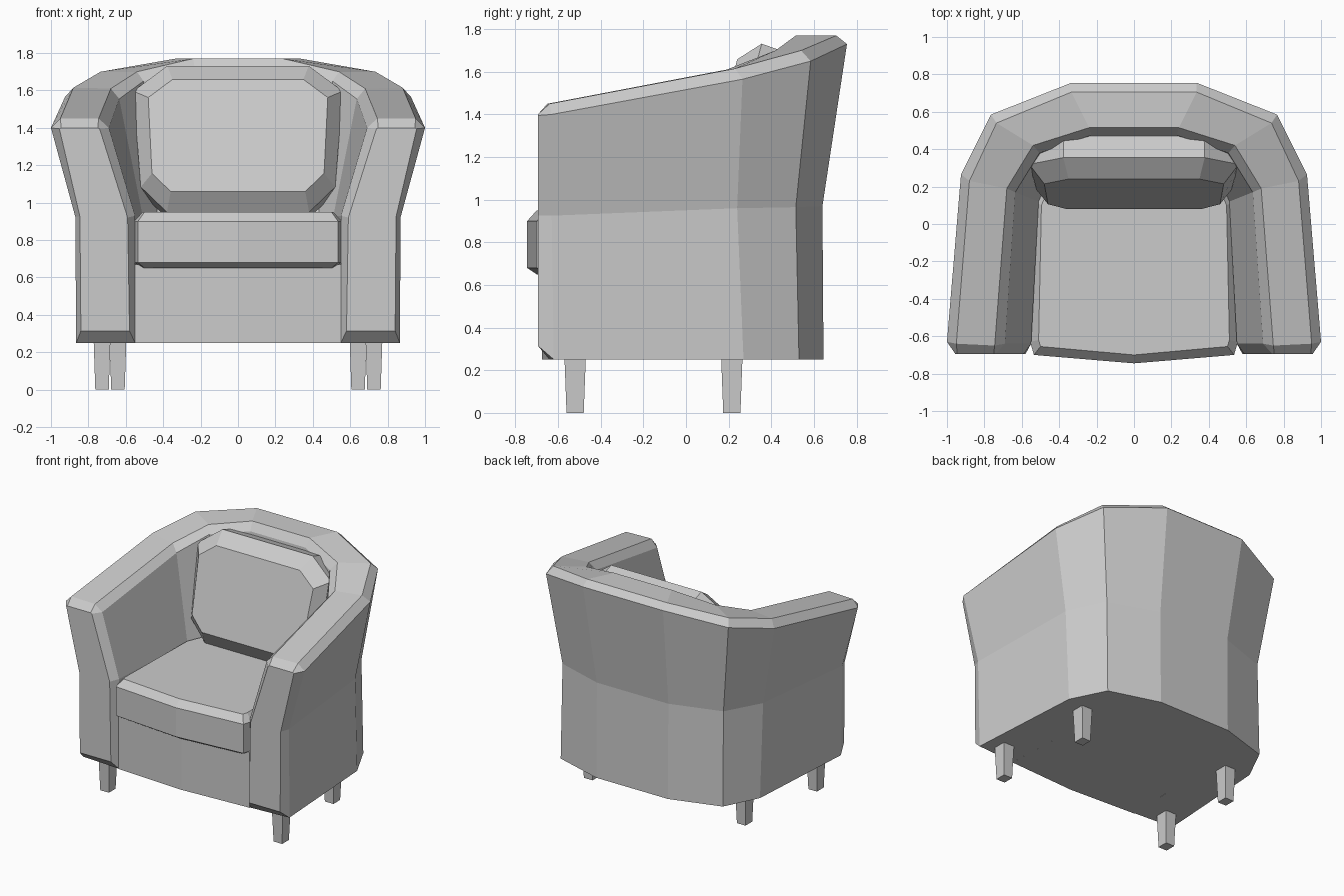
import bpy, bmesh
from math import radians
from mathutils import Matrix, Vector

if "Cube" in bpy.data.objects:
    bpy.data.objects.remove(bpy.data.objects["Cube"])


def loft(name, rings, cap_start=True, cap_end=True, matrix=None):
    """Skin a list of equal-length closed rings and cap the ends."""
    bm = bmesh.new()
    vs = [[bm.verts.new(p) for p in r] for r in rings]
    n = len(rings[0])
    for a, b in zip(vs, vs[1:]):
        for i in range(n):
            j = (i + 1) % n
            bm.faces.new((a[i], a[j], b[j], b[i]))
    if cap_start:
        bm.faces.new(vs[0][::-1])
    if cap_end:
        bm.faces.new(vs[-1])
    bmesh.ops.remove_doubles(bm, verts=bm.verts, dist=0.001)
    bmesh.ops.recalc_face_normals(bm, faces=bm.faces)
    if matrix:
        bm.transform(matrix)
    mesh = bpy.data.meshes.new(name)
    bm.to_mesh(mesh)
    bm.free()
    obj = bpy.data.objects.new(name, mesh)
    bpy.context.collection.objects.link(obj)
    return obj


def full(half):
    """Complete a half outline whose first and last points lie on x = 0."""
    return half + [(-x, y) for x, y in half[-2:0:-1]]


# Arm and back shell: plan paths (front, side, corner, back) with rim heights
base = [(.865, -.62), (.81, .27), (.68, .53), (.30, .645)]
waist = [(.87, -.63), (.815, .24), (.675, .515), (.30, .64)]
waist_z = [.925, .96, .965, .97]
outer = [(1.0, -.63, 1.40), (.925, .265, 1.565), (.765, .585, 1.65), (.335, .755, 1.73)]
rim_out = [(.95, -.64, 1.45), (.88, .23, 1.615), (.735, .54, 1.70), (.335, .705, 1.77)]
rim_in = [(.745, -.65, 1.45), (.68, .19, 1.61), (.54, .42, 1.70), (.24, .515, 1.77)]
bevel_in = [(.69, -.64, 1.40), (.635, .17, 1.555), (.505, .38, 1.65), (.23, .475, 1.71)]
floor = [(.55, -.64), (.51, .12), (.43, .31), (.20, .39)]

stations = [[(*base[i], .25), (*waist[i], waist_z[i]), outer[i], rim_out[i],
             rim_in[i], bevel_in[i], (*floor[i], .93), (*floor[i], .25)]
            for i in range(4)]
front_face = [(x, -.695, z) for x, z in
              ((.84, .315), (.845, .925), (.955, 1.395), (.945, 1.40),
               (.75, 1.40), (.74, 1.395), (.59, .92), (.58, .315))]
centre = [(0, y, z) for x, y, z in stations[-1]]
shell = loft("arm_and_back_shell", [front_face] + stations + [centre], cap_end=False)
shell.modifiers.new("Mirror", 'MIRROR')

# Seat base filling the shell
outline = full([(0, -.675), (.55, -.645)] + floor[1:] + [(0, .39)])
loft("seat_base", [[(x, y, z) for x, y in outline] for z in (.25, .67)])

# Seat cushion with bowed front and bevelled edges
wide = full([(0, -.745), (.535, -.70), (.555, -.63), (.53, .12), (.44, .34), (0, .40)])
slim = full([(0, -.70), (.50, -.655), (.51, -.62), (.495, .10), (.41, .30), (0, .36)])
loft("seat_cushion", [[(x, y, z) for x, y in o] for o, z in
                      ((slim, .65), (wide, .68), (wide, .90), (slim, .95))])


# Back cushion: octagonal rings through its thickness, leaning back
def octagon(w_low, w_high, low, high, cut, depth):
    right = [(w_low - cut, low), (w_low, low + cut), (w_high, high - cut), (w_high - cut * 1.3, high)]
    return [(x, depth, z) for x, z in right + [(-x, z) for x, z in right[::-1]]]


lean = Matrix.Translation(Vector((0, .08, 1.06))) @ Matrix.Rotation(radians(-15), 4, 'X')
loft("back_cushion", [octagon(.46, .48, 0, .62, .10, 0),
                      octagon(.52, .56, -.09, .72, .14, .092),
                      octagon(.52, .56, -.09, .71, .14, .215),
                      octagon(.44, .46, 0, .62, .10, .29)], matrix=lean)

# Tapered legs
for name, lx, ly in (("front_leg", .727, -.52), ("rear_leg", .642, .215)):
    leg = loft(name, [[(lx + sx * w, ly + sy * w * 1.12, z)
                       for sx, sy in ((-1, -1), (1, -1), (1, 1), (-1, 1))]
                      for z, w in ((0, .036), (.27, .045))])
    leg.modifiers.new("Mirror", 'MIRROR')
